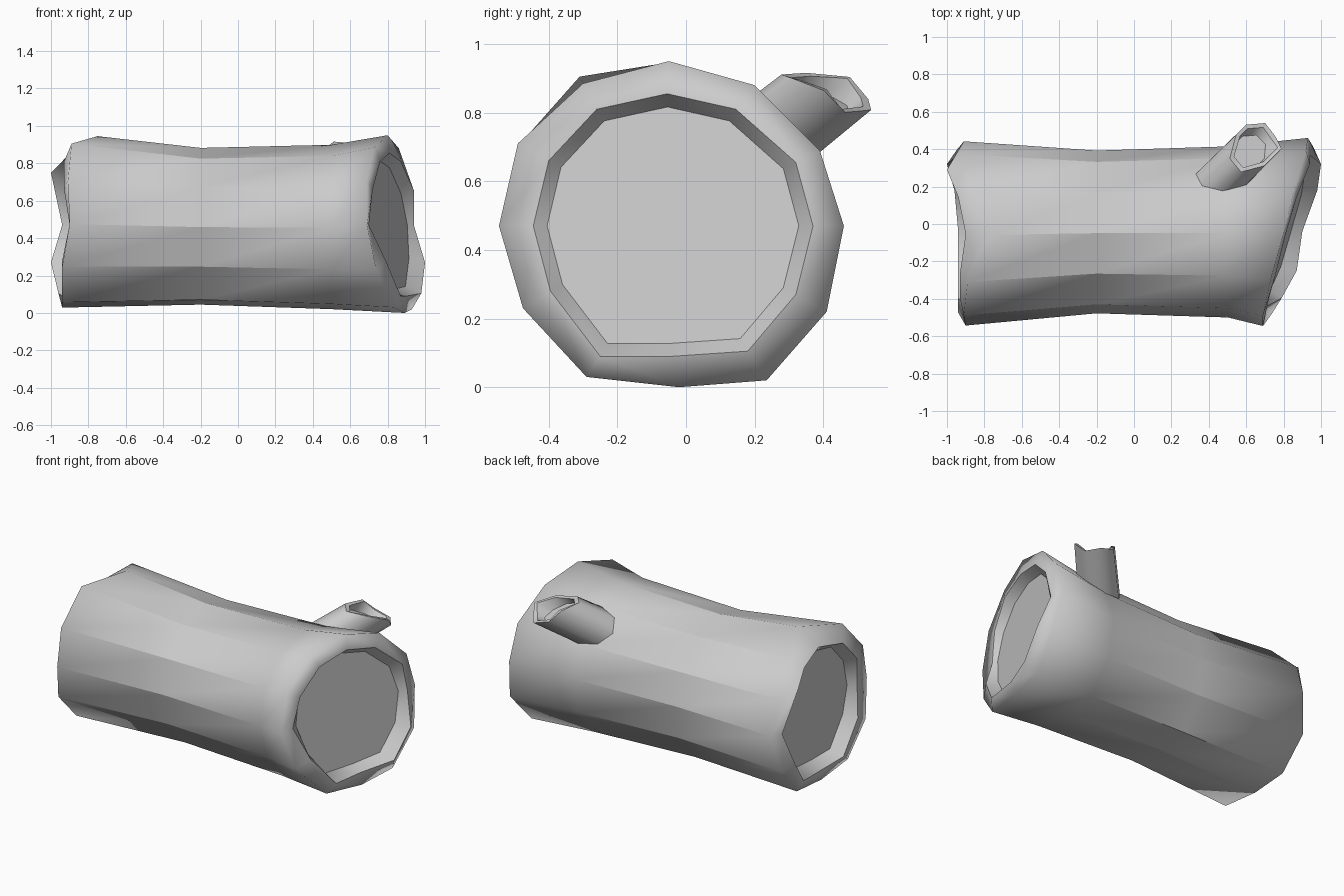
import bpy, bmesh, math
from mathutils import Vector

if "Cube" in bpy.data.objects:
    bpy.data.objects.remove(bpy.data.objects["Cube"])

# Twelve-sided cross-section of the trunk and of the hollow rim (y, z)
OUTER = [(.46, .47), (.41, .22), (.235, .02), (-.02, 0), (-.29, .03), (-.475, .23),
         (-.545, .47), (-.49, .71), (-.30, .885), (-.05, .95), (.2, .88), (.39, .69)]
INNER = [(.37, .47), (.32, .27), (.18, .105), (-.04, .09), (-.25, .09), (-.395, .28),
         (-.445, .47), (-.4, .66), (-.26, .81), (-.055, .855), (.145, .81), (.32, .655)]
# Uneven x positions of the broken ends
RIGHT_OUT = [.93, .96, .93, .89, .83, .74, .69, .69, .73, .80, .86, .92]
RIGHT_IN = [.94, 1.0, .98, .90, .87, .79, .70, .72, .76, .81, .87, .94]
LEFT_OUT = [-.91, -.95, -.94, -.94, -.94, -.94, -.90, -.91, -.89, -.75, -.88, -.92]
LEFT_IN = [-.94, -1.0, -.96, -.94, -.94, -.94, -.90, -.93, -.93, -.90, -.94, -1.0]


def loft(name, rings, sharp, creased=()):
    """Skin a list of rings and cap both ends; 'sharp' rings and the
    lengthwise edges after 'creased' rings keep hard shading."""
    bm = bmesh.new()
    loops = [[bm.verts.new(p) for p in r] for r in rings]
    n = len(rings[0])
    for a, b in zip(loops, loops[1:]):
        for i in range(n):
            j = (i + 1) % n
            bm.faces.new((a[i], a[j], b[j], b[i]))
    bm.faces.new(loops[0])
    bm.faces.new(loops[-1])
    bmesh.ops.recalc_face_normals(bm, faces=bm.faces)
    for f in bm.faces:
        f.smooth = True
    for i in range(n):
        for k in sharp:
            bm.edges.get((loops[k][i], loops[k][(i + 1) % n])).smooth = False
        for k in creased:
            bm.edges.get((loops[k][i], loops[k + 1][i])).smooth = False
    me = bpy.data.meshes.new(name)
    bm.to_mesh(me)
    bm.free()
    ob = bpy.data.objects.new(name, me)
    bpy.context.collection.objects.link(ob)
    return ob


def section(shape, xs, sy=1, sz=1, cy=-.042, cz=.47):
    """Scaled copy of a cross-section about the trunk axis."""
    return [Vector((x, cy + (y + .042) * sy, cz + (z - .47) * sz))
            for x, (y, z) in zip(xs, shape)]


# Trunk: recessed left end, waisted barrel, slanted recessed right end
left_floor = section(INNER, [-.86] * 12, .89, .9)
right_floor = section(INNER, [0] * 12, .9, .9)
for p in right_floor:
    p.x = .81 + .29 * p.y - .12 * (p.z - .47)
left_outer = section(OUTER, LEFT_OUT, .98, .95, -.05, .475)
left_outer[8].y, left_outer[8].z = -.31, .905
left_outer[9].z = .945
left_rim = section(INNER, LEFT_IN)
left_rim[11].y, left_rim[11].z = .29, .75
loft("log_trunk", [
    left_floor,
    left_rim,
    left_outer,
    section(OUTER, [-.2] * 12, .866, .882, cz=.459),
    section(OUTER, [.5] * 12, .91, .925, cz=.455),
    section(OUTER, RIGHT_OUT),
    section(INNER, RIGHT_IN),
    right_floor], sharp=(0, 1, 6, 7), creased=(2, 3))

# Branch stub: slanted, jagged, hollow tip
axis = Vector((.615, .615, .49)).normalized()
side = Vector((-1, 1, 0)).normalized()
up = Vector((-.346, -.346, .871)).normalized()
tip = Vector((.64, .412, .862))
JAG = [.04, 0, -.01, .03, .05, -.015, 0, 0]


def branch_ring(r, offset, slant, jag=0):
    ring = []
    for i in range(8):
        a = math.tau * (i + .5) / 8
        s, c = math.sin(a), math.cos(a)
        ring.append(tip + side * r * c + up * r * s
                    + axis * (offset - slant * r * s + jag * JAG[i]))
    return ring


loft("branch_stub", [
    branch_ring(.13, -.55, 0),
    branch_ring(.122, 0, .8, 1),
    branch_ring(.1, 0, .8, 1),
    branch_ring(.09, -.05, .8)], sharp=(0, 1, 2, 3))
